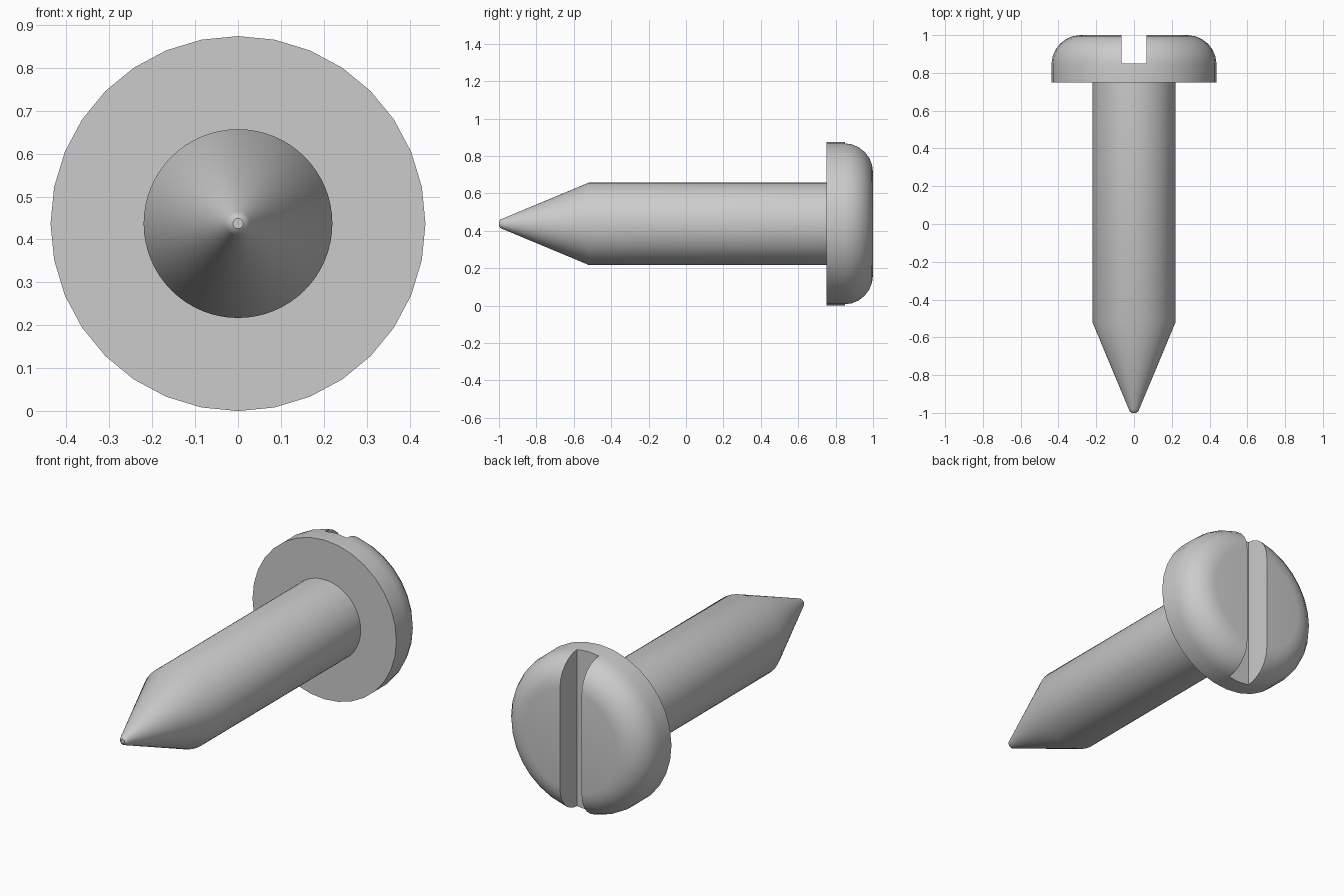
import bpy, bmesh, math
from mathutils import Matrix, Vector

default = bpy.data.objects.get("Cube")
if default:
    bpy.data.objects.remove(default, do_unlink=True)

HEAD_R, SHANK_R = 0.437, 0.22
BASE_Y, TOP_Y, SLOT_Y = 0.75, 1.0, 0.85

steel = bpy.data.materials.new("light_grey_steel")
steel.use_nodes = True
grey = (0.6, 0.6, 0.6, 1)
steel.diffuse_color = grey
steel.node_tree.nodes["Principled BSDF"].inputs["Base Color"].default_value = grey


def add_object(name, bm):
    bmesh.ops.recalc_face_normals(bm, faces=bm.faces)
    mesh = bpy.data.meshes.new(name)
    bm.to_mesh(mesh)
    bm.free()
    mesh.materials.append(steel)
    obj = bpy.data.objects.new(name, mesh)
    bpy.context.collection.objects.link(obj)
    return obj


def lathe(name, profile, sides):
    """Revolve (radius, y) points about the screw's long axis, capping both ends."""
    bm = bmesh.new()
    rings = []
    for r, y in profile:
        angles = [math.tau * i / sides for i in range(sides)]
        rings.append([bm.verts.new((r * math.sin(a), y, HEAD_R + r * math.cos(a)))
                      for a in angles])
    for a, b in zip(rings, rings[1:]):
        for i in range(sides):
            j = (i + 1) % sides
            bm.faces.new((a[i], a[j], b[j], b[i]))
    bm.faces.new(rings[0])
    bm.faces.new(rings[-1])
    return add_object(name, bm)


def smooth(obj, degrees):
    bpy.ops.object.select_all(action="DESELECT")
    obj.select_set(True)
    bpy.context.view_layer.objects.active = obj
    bpy.ops.object.shade_smooth_by_angle(angle=math.radians(degrees))


# Shank with a tapered point and small rounded tip
shank = lathe("shank", [(0.012, -1.0), (0.022, -0.993), (0.028, -0.98),
                        (SHANK_R, -0.52), (SHANK_R, BASE_Y + 0.02)], 64)
smooth(shank, 35)

# Pan head: short straight rim, then a quarter-round shoulder to a flat top
ROUND = 0.155
steps = 6
shoulder = [(HEAD_R - ROUND * (1 - math.cos(t)), TOP_Y - ROUND * (1 - math.sin(t)))
            for t in (math.pi / 2 * i / steps for i in range(steps + 1))]
head = lathe("slotted_head", [(HEAD_R, BASE_Y)] + shoulder, 32)

# Vertical driver slot cut through the head
bm = bmesh.new()
bmesh.ops.create_cube(bm, size=1, matrix=Matrix.Translation(
    Vector((0, SLOT_Y + 0.15, HEAD_R))) @ Matrix.Diagonal((0.132, 0.3, 1.2, 1)))
cutter = add_object("slot_cutter", bm)
cut = head.modifiers.new("slot", "BOOLEAN")
cut.operation = "DIFFERENCE"
cut.solver = "EXACT"
cut.object = cutter
bpy.context.view_layer.objects.active = head
bpy.ops.object.modifier_apply(modifier=cut.name)
bpy.data.objects.remove(cutter, do_unlink=True)
smooth(head, 35)
